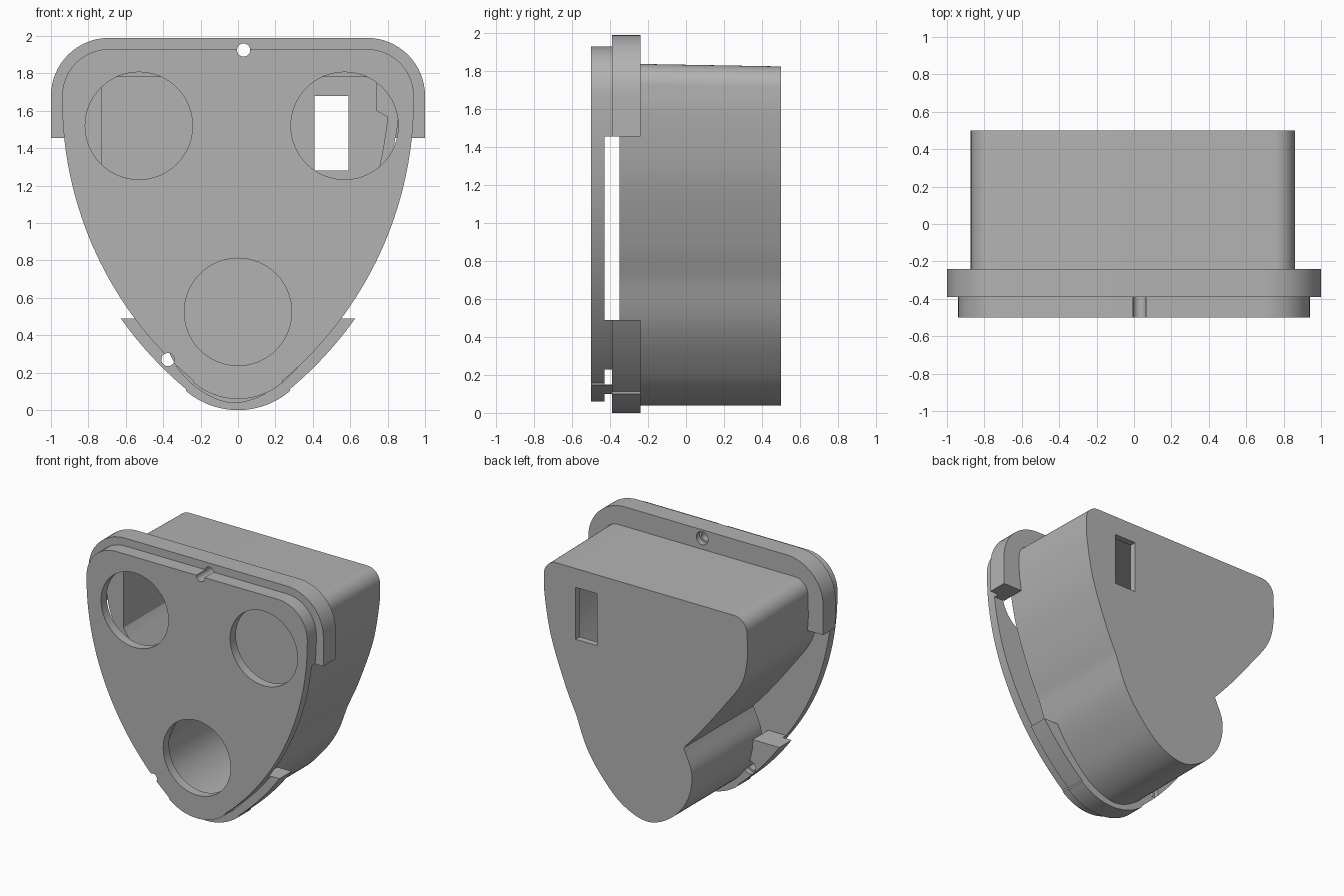
import bpy, bmesh
from math import sin, cos, radians, pi
from mathutils import Vector

cube = bpy.data.objects.get("Cube")
if cube:
    bpy.data.objects.remove(cube, do_unlink=True)

grey = bpy.data.materials.new("plain grey")
grey.use_nodes = True
grey.diffuse_color = (0.45, 0.45, 0.45, 1)
grey.node_tree.nodes["Principled BSDF"].inputs["Base Color"].default_value = grey.diffuse_color


def arc(cx, cz, r, start, end, steps=16):
    angles = [radians(start + (end - start) * i / steps) for i in range(steps + 1)]
    return [Vector((cx + r * cos(a), cz + r * sin(a))) for a in angles]


def spline(points, steps=6):
    """Smooth curve through the points."""
    p = [Vector(q) for q in points]
    p = [2 * p[0] - p[1]] + p + [2 * p[-1] - p[-2]]
    out = []
    for a, b, c, d in zip(p, p[1:], p[2:], p[3:]):
        for i in range(steps):
            t = i / steps
            out.append(b + (c - a) * t / 2 + (a - 2.5 * b + 2 * c - d / 2) * t * t
                       + (3 * b - a - 3 * c + d) * t ** 3 / 2)
    return out + [p[-2]]


def tidy(points):
    """Drop repeated neighbours."""
    return [p for i, p in enumerate(points) if (p - points[i - 1]).length > 0.002]


def prism(name, points, front, back):
    """Extrude an x-z outline along y."""
    bm = bmesh.new()
    face = bm.faces.new([bm.verts.new((p[0], front, p[1])) for p in points])
    new = bmesh.ops.extrude_face_region(bm, geom=[face])["geom"]
    for v in new:
        if isinstance(v, bmesh.types.BMVert):
            v.co.y = back
    bmesh.ops.recalc_face_normals(bm, faces=bm.faces)
    mesh = bpy.data.meshes.new(name)
    bm.to_mesh(mesh)
    bm.free()
    mesh.materials.append(grey)
    obj = bpy.data.objects.new(name, mesh)
    bpy.context.collection.objects.link(obj)
    return obj


def box(x0, x1, z0, z1, front, back):
    return prism("cutter", [(x0, z0), (x1, z0), (x1, z1), (x0, z1)], front, back)


def rod(x, z, r, front, back):
    return prism("cutter", arc(x, z, r, 0, 360, 64)[:-1], front, back)


def cut(obj, *cutters):
    for cutter in cutters:
        cutter.hide_render = True
        mod = obj.modifiers.new("cut", "BOOLEAN")
        mod.operation = "DIFFERENCE"
        mod.solver = "EXACT"
        mod.object = cutter
        bpy.context.view_layer.objects.active = obj
        bpy.ops.object.modifier_apply(modifier=mod.name)
        bpy.data.objects.remove(cutter, do_unlink=True)


def shield(grow, straight=False):
    """Rounded shield outline, offset outward by grow."""
    half = arc(0.69, 1.68, 0.25 + grow, 90, 0)
    half += arc(-1.02, 1.66, 1.96 + grow, 0, -50, 40)
    half += arc(0, 0.43, 0.37 + grow, -50, -90)
    if straight:
        for p in half:
            if 1.4 < p.y < 1.67:
                p.x = 0.94 + grow
    return tidy(half + [Vector((-p.x, p.y)) for p in reversed(half)])


def inset(points, d):
    """Offset a clockwise outline inward."""
    out = []
    for i, p in enumerate(points):
        a = (p - points[i - 1]).normalized()
        b = (points[(i + 1) % len(points)] - p).normalized()
        t = (a + b).normalized()
        out.append(p + Vector((t.y, -t.x)) * d)
    return out


# Outline of the rear housing: two rounded shoulders, a curved flank, a lower lobe
flank = [(0.86, 1.73), (0.855, 1.56), (0.8, 1.25), (0.68, 0.91), (0.585, 0.7)]
lobe = [flank[-1], (0.5, 0.48), (0.38, 0.3), (0.2, 0.12), (-0.02, 0.04),
        (-0.22, 0.12), (-0.36, 0.29), (-0.4, 0.5), (-0.33, 0.69)]
waist = [lobe[-1], (-0.48, 0.86), (-0.67, 1.1), (-0.82, 1.31), (-0.87, 1.5), (-0.87, 1.73)]
housing_line = tidy(arc(0.75, 1.73, 0.11, 90, 0) + spline(flank) + spline(lobe)
                    + spline(waist) + arc(-0.76, 1.73, 0.11, 180, 90))

# Cavity keeps a thin wall, with flat walls at the shoulders
cavity_line = inset(housing_line, 0.055)
for p in cavity_line:
    p.x = max(p.x, -0.73)
    if p.y > 1.58:
        p.x = min(p.x, 0.74)
    if p.y > 1.7:
        p.y = 1.78
cavity_line = tidy(cavity_line)

# Rear housing
housing = prism("rear_housing", housing_line, -0.35, 0.5)
for v in housing.data.vertices:
    if v.co.y > 0 and v.co.z > 1.72:
        v.co.z -= 0.015
cut(housing, prism("cutter", cavity_line, -0.4, 0.45), box(0.41, 0.59, 1.28, 1.68, 0.4, 0.6))

# Front plate with three round openings
plate = prism("front_plate", shield(0), -0.5, -0.43)
for x, z in [(-0.53, 1.52), (0.57, 1.52), (0, 0.525)]:
    cut(plate, rod(x, z, 0.287, -0.6, -0.4))

# Collar behind the plate and stepped rim, both open at the sides
collar = prism("plate_collar", shield(0), -0.43, -0.39)
rim = prism("mounting_rim", shield(0.06, True), -0.39, -0.24)
for part in (collar, rim):
    cut(part, prism("cutter", housing_line, -0.5, 0), box(-2, 2, 0.49, 1.455, -0.5, 0))

# Screw holes, counterbored at the back of the rim
for x, z in [(0.03, 1.925), (-0.375, 0.27)]:
    for part in (plate, collar, rim):
        cut(part, rod(x, z, 0.035, -0.6, 0))
    cut(rim, rod(x, z, 0.05, -0.28, 0))

for obj in (housing, plate, collar, rim):
    bpy.ops.object.select_all(action="DESELECT")
    obj.select_set(True)
    bpy.context.view_layer.objects.active = obj
    bpy.ops.object.shade_smooth_by_angle(angle=radians(25))
